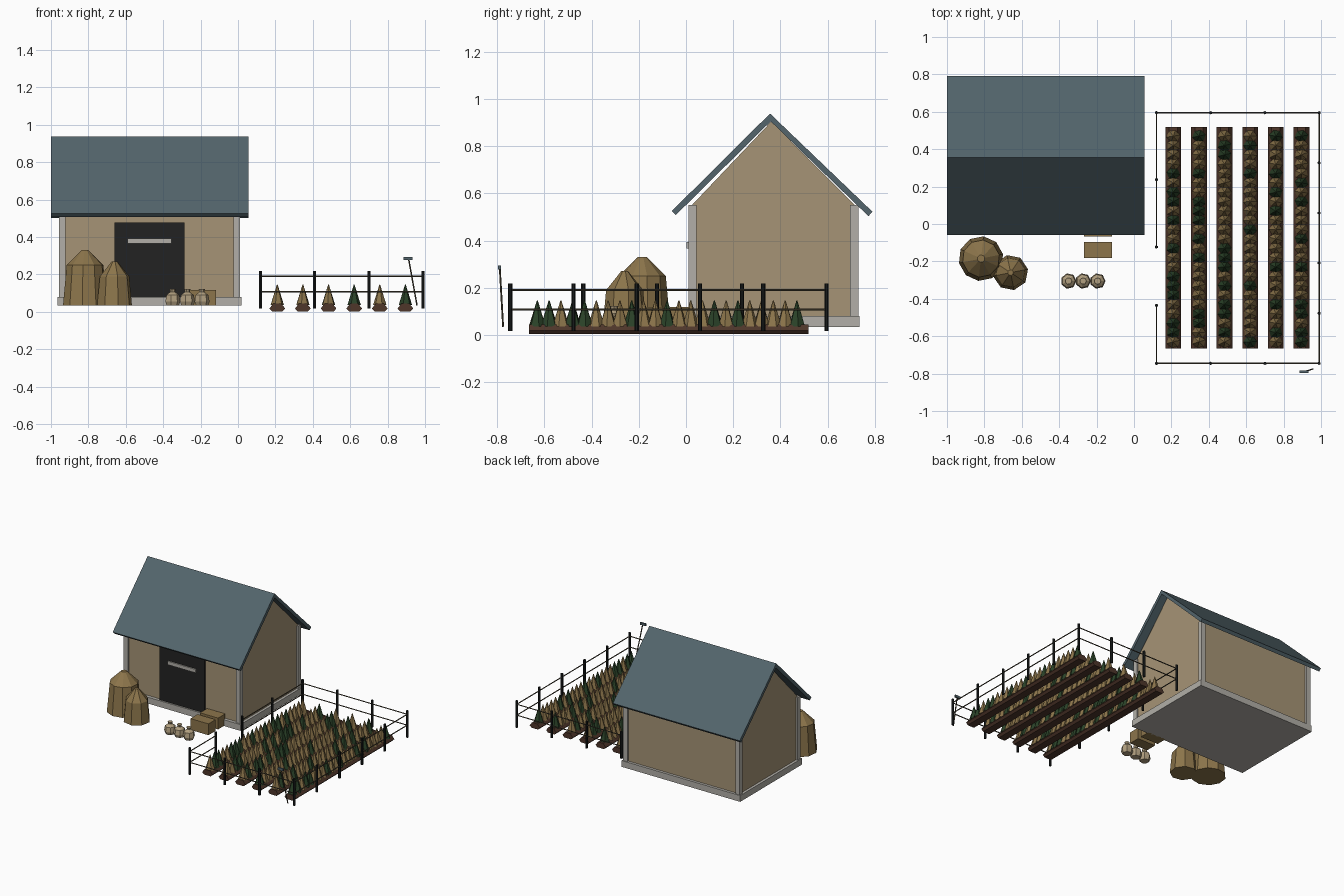
import bpy, bmesh, math, random
from mathutils import Vector

if "Cube" in bpy.data.objects:
    bpy.data.objects.remove(bpy.data.objects["Cube"])

random.seed(4)


def mat(name, r, g, b):
    m = bpy.data.materials.new(name)
    lin = [((c / 255 + 0.055) / 1.055) ** 2.4 for c in (r, g, b)]
    m.diffuse_color = (*lin, 1)
    m.use_nodes = True
    m.node_tree.nodes["Principled BSDF"].inputs["Base Color"].default_value = m.diffuse_color
    return m


ROOF = mat("slate_blue", 83, 101, 108)
WALL = mat("tan_plaster", 166, 148, 118)
TRIM = mat("pale_grey", 178, 175, 168)
DOOR = mat("door_black", 34, 34, 34)
STRAW = mat("straw", 140, 117, 75)
SOIL = mat("soil_brown", 78, 54, 42)
GREEN = mat("leaf_green", 42, 66, 40)
POST = mat("post_black", 24, 27, 27)
SACK = mat("sack_cloth", 178, 160, 128)
RAIL = mat("rail_brown", 82, 74, 58)


def make(name, bm, *mats):
    bmesh.ops.recalc_face_normals(bm, faces=bm.faces)
    me = bpy.data.meshes.new(name)
    bm.to_mesh(me)
    bm.free()
    for m in mats:
        me.materials.append(m)
    ob = bpy.data.objects.new(name, me)
    bpy.context.collection.objects.link(ob)
    return ob


def add_box(bm, x0, x1, y0, y1, z0, z1):
    vs = bmesh.ops.create_cube(bm, size=1)["verts"]
    for v in vs:
        v.co = Vector(((x0 + x1) / 2 + v.co.x * (x1 - x0),
                       (y0 + y1) / 2 + v.co.y * (y1 - y0),
                       (z0 + z1) / 2 + v.co.z * (z1 - z0)))


def box(name, m, *dims):
    bm = bmesh.new()
    add_box(bm, *dims)
    return make(name, bm, m)


def add_bar(bm, a, b, r, sides=6):
    a, b = Vector(a), Vector(b)
    d = b - a
    vs = bmesh.ops.create_cone(bm, cap_ends=True, segments=sides, radius1=r,
                               radius2=r, depth=d.length)["verts"]
    q = d.to_track_quat('Z', 'Y')
    for v in vs:
        v.co = q @ v.co + (a + b) / 2


def add_prism(bm, profile, a, b, axis):
    """Extrude a 2D profile from a to b along x or y."""
    put = (lambda t, p: (t, *p)) if axis == 'x' else (lambda t, p: (p[0], t, p[1]))
    ends = [[bm.verts.new(put(t, p)) for p in profile] for t in (a, b)]
    n = len(profile)
    for e in ends:
        bm.faces.new(e)
    for i in range(n):
        j = (i + 1) % n
        bm.faces.new((ends[0][i], ends[0][j], ends[1][j], ends[1][i]))


def add_stack(bm, x, y, rings, sides, turn=0.0):
    """Stack rings of (radius, height) into a closed faceted form."""
    loops = []
    for r, z in rings:
        loops.append([bm.verts.new((x + r * math.cos(turn + 2 * math.pi * i / sides),
                                    y + r * math.sin(turn + 2 * math.pi * i / sides), z))
                      for i in range(sides)])
    bm.faces.new(loops[0])
    bm.faces.new(loops[-1])
    for lo, hi in zip(loops, loops[1:]):
        for i in range(sides):
            j = (i + 1) % sides
            bm.faces.new((lo[i], lo[j], hi[j], hi[i]))


# Barn walls with gables
bm = bmesh.new()
add_prism(bm, [(0.025, 0.06), (0.715, 0.06), (0.715, 0.55), (0.362, 0.905), (0.025, 0.55)],
          -0.945, 0.0, 'x')
make("barn_walls", bm, WALL)

# Foundation and corner posts
box("foundation", TRIM, -0.965, 0.02, 0.0, 0.735, 0.033, 0.08)
bm = bmesh.new()
for x in (-0.957, -0.023):
    for y in (0.01, 0.695):
        add_box(bm, x, x + 0.034, y, y + 0.035, 0.07, 0.55)
make("corner_posts", bm, TRIM)

# Roof slabs
bm = bmesh.new()
add_prism(bm, [(-0.06, 0.525), (0.356, 0.938), (0.373, 0.92), (0.362, 0.908), (-0.043, 0.508)],
          -1.0, 0.055, 'x')
add_prism(bm, [(0.356, 0.938), (0.79, 0.522), (0.773, 0.503), (0.356, 0.908)],
          -1.0, 0.055, 'x')
make("roof", bm, ROOF)

# Door with crossbar
box("door", DOOR, -0.66, -0.287, 0.012, 0.03, 0.08, 0.478)
box("door_bar", TRIM, -0.59, -0.355, 0.003, 0.014, 0.367, 0.393)

# Haystacks
bm = bmesh.new()
add_stack(bm, -0.818, -0.185, [(0.12, 0.033), (0.1, 0.25), (0.02, 0.33)], 10, 0.2)
add_stack(bm, -0.66, -0.26, [(0.095, 0.033), (0.08, 0.19), (0.015, 0.27)], 8, 0.2)
make("haystacks", bm, STRAW)

# Sacks
bm = bmesh.new()
for x in (-0.35, -0.272, -0.194):
    add_stack(bm, x, -0.305, [(0.033, 0.033), (0.042, 0.055), (0.036, 0.09),
                              (0.014, 0.107), (0.018, 0.122)], 7)
make("sacks", bm, SACK)

# Crates
for n, y in enumerate((-0.182, -0.068)):
    box("crate_%d" % (n + 1), STRAW, -0.268, -0.118, y, y + 0.085, 0.033, 0.118)

# Crop beds and plants
rows = [0.21 + 0.137 * i for i in range(6)]
bm = bmesh.new()
for x in rows:
    add_prism(bm, [(x + a, z) for a, z in ((-0.028, 0.003), (0.028, 0.003), (0.042, 0.018),
                                           (0.022, 0.044), (-0.022, 0.044), (-0.042, 0.018))],
              -0.665, 0.518, 'y')
make("crop_beds", bm, SOIL)
plants = {"dry_plants": (bmesh.new(), STRAW), "green_plants": (bmesh.new(), GREEN)}
for i, x in enumerate(rows):
    for j in range(23):
        green = random.random() < 0.33 if j else i in (3, 5)
        pbm = plants["green_plants" if green else "dry_plants"][0]
        add_stack(pbm, x, -0.63 + 0.05 * j, [(0.036, 0.036), (0.002, 0.146)], 6,
                  random.random())
for name, (pbm, m) in plants.items():
    make(name, pbm, m)

# Fence posts, with an opening on the left side
X0, X1, Y0, Y1 = 0.12, 0.99, -0.745, 0.595
spots = {(X0 + 0.29 * i, y) for i in range(4) for y in (Y0, Y1)}
spots |= {(X1, Y0 + 0.268 * i) for i in range(1, 5)}
spots |= {(X0, y) for y in (-0.435, -0.123, 0.237)}
bm = bmesh.new()
for x, y in sorted(spots):
    add_bar(bm, (x, y, 0.017), (x, y, 0.218), 0.009)
make("fence_posts", bm, POST)

# Fence rails
bm = bmesh.new()
for z in (0.108, 0.19):
    for a, b in (((X0, Y0), (X1, Y0)), ((X0, Y1), (X1, Y1)), ((X1, Y0), (X1, Y1)),
                 ((X0, Y0), (X0, -0.435)), ((X0, -0.123), (X0, Y1))):
        add_bar(bm, (*a, z), (*b, z), 0.004)
make("fence_rails", bm, RAIL)

# Hoe leaning by the fence
bm = bmesh.new()
add_bar(bm, (0.957, -0.775, 0.035), (0.912, -0.789, 0.285), 0.004)
make("hoe_handle", bm, RAIL)
box("hoe_head", ROOF, 0.886, 0.932, -0.796, -0.784, 0.277, 0.294)
